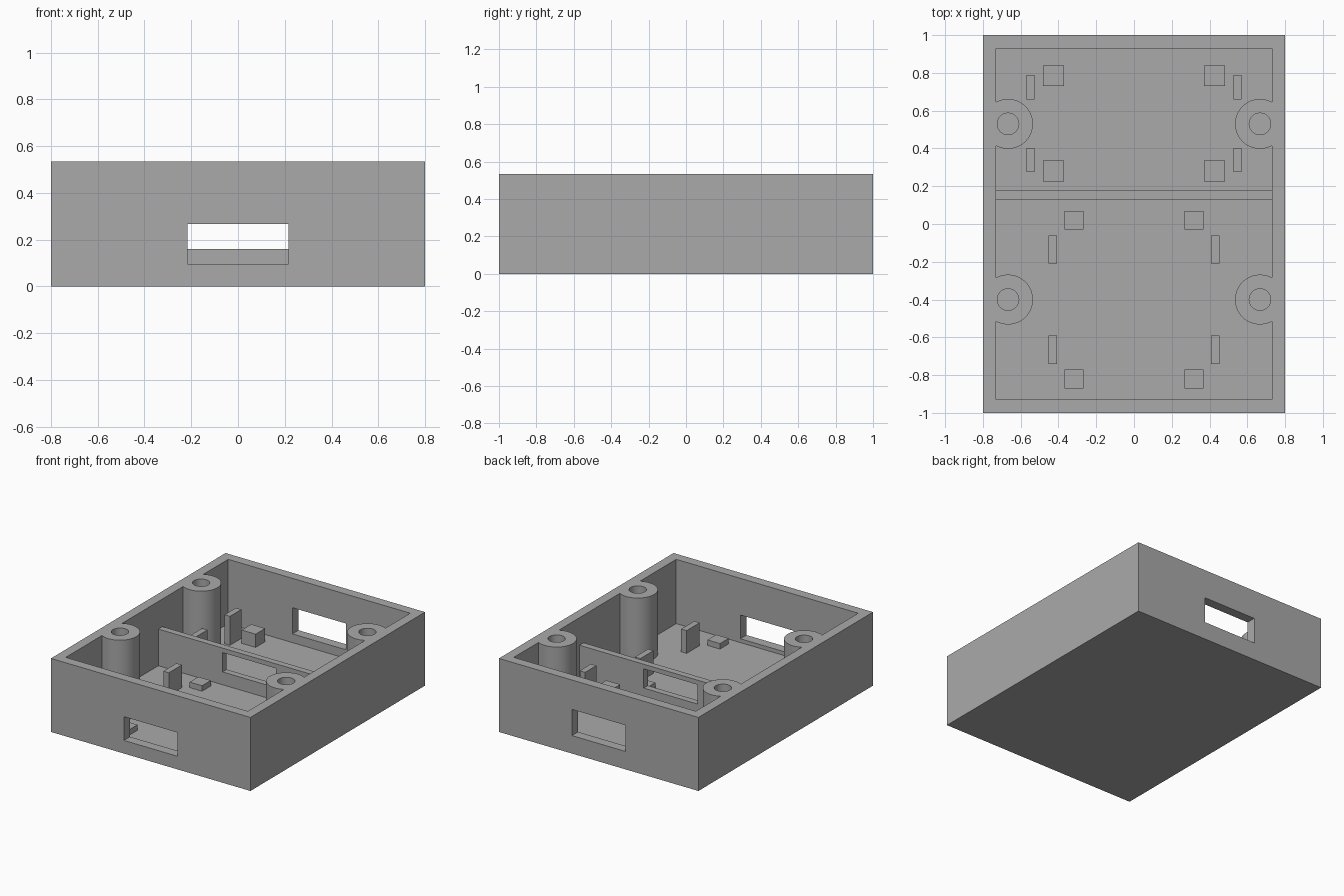
import bpy

cube = bpy.data.objects.get("Cube")
if cube:
    bpy.data.objects.remove(cube, do_unlink=True)

WALL, FLOOR, HEIGHT = 0.07, 0.067, 0.533

grey = bpy.data.materials.new("plain grey")
grey.use_nodes = True
colour = (0.4, 0.4, 0.4, 1)
grey.diffuse_color = colour
grey.node_tree.nodes["Principled BSDF"].inputs["Base Color"].default_value = colour


def finish(name):
    obj = bpy.context.object
    obj.name = name
    obj.data.materials.append(grey)
    return obj


def box(name, low, high):
    """Box between two opposite corners."""
    bpy.ops.mesh.primitive_cube_add(size=1, location=[(a + b) / 2 for a, b in zip(low, high)])
    bpy.context.object.scale = [b - a for a, b in zip(low, high)]
    bpy.ops.object.transform_apply(location=True, rotation=False, scale=True)
    return finish(name)


def cylinder(name, x, y, radius, bottom, top):
    bpy.ops.mesh.primitive_cylinder_add(vertices=64, radius=radius, depth=top - bottom,
                                        location=(x, y, (bottom + top) / 2))
    bpy.ops.object.transform_apply(location=True, rotation=False, scale=True)
    return finish(name)


def cut(target, cutter):
    """Subtract the cutter from the target, then discard it."""
    cutter.hide_render = True
    mod = target.modifiers.new("cut", 'BOOLEAN')
    mod.operation, mod.solver, mod.object = 'DIFFERENCE', 'EXACT', cutter
    bpy.context.view_layer.objects.active = target
    bpy.ops.object.modifier_apply(modifier=mod.name)
    bpy.data.objects.remove(cutter, do_unlink=True)


# Cavity, left solid where the screw bosses stand
boss_spots = [(x, y) for x in (-0.667, 0.667) for y in (-0.4, 0.53)]
cavity = box("cavity", (-0.8 + WALL, -1 + WALL, FLOOR), (0.8 - WALL, 1 - WALL, 0.7))
for x, y in boss_spots:
    cut(cavity, cylinder("boss", x, y, 0.132, -0.1, 0.8))

# Open tray with screw holes and a window in each end wall
tray = box("tray", (-0.8, -1, 0), (0.8, 1, HEIGHT))
cut(tray, cavity)
for x, y in boss_spots:
    cut(tray, cylinder("screw_hole", x, y, 0.057, FLOOR, 0.7))
cut(tray, box("front_window", (-0.215, -1.1, 0.095), (0.215, -0.9, 0.267)))
cut(tray, box("back_window", (-0.215, 0.9, 0.13), (0.215, 1.1, 0.32)))
bpy.ops.object.select_all(action='DESELECT')
tray.select_set(True)
bpy.context.view_layer.objects.active = tray
bpy.ops.object.shade_smooth_by_angle()

# Low partition with a cable opening
divider = box("divider", (-0.735, 0.13, 0.06), (0.735, 0.177, 0.333))
cut(divider, box("cable_opening", (-0.215, 0.1, 0.16), (0.215, 0.2, 0.3)))

# Board supports and clips, mirrored left and right: name, x range, y ranges, top
fittings = [
    ("front_support", (0.267, 0.367), [(-0.87, -0.77), (-0.03, 0.07)], 0.107),
    ("back_support", (0.37, 0.482), [(0.225, 0.335), (0.73, 0.84)], 0.163),
    ("front_clip", (0.408, 0.452), [(-0.74, -0.59), (-0.21, -0.06)], 0.232),
    ("back_clip", (0.527, 0.57), [(0.275, 0.403), (0.66, 0.79)], 0.277),
]
for name, (inner, outer), y_ranges, top in fittings:
    for y0, y1 in y_ranges:
        box(name + "_left", (inner, y0, 0.06), (outer, y1, top))
        box(name + "_right", (-outer, y0, 0.06), (-inner, y1, top))
